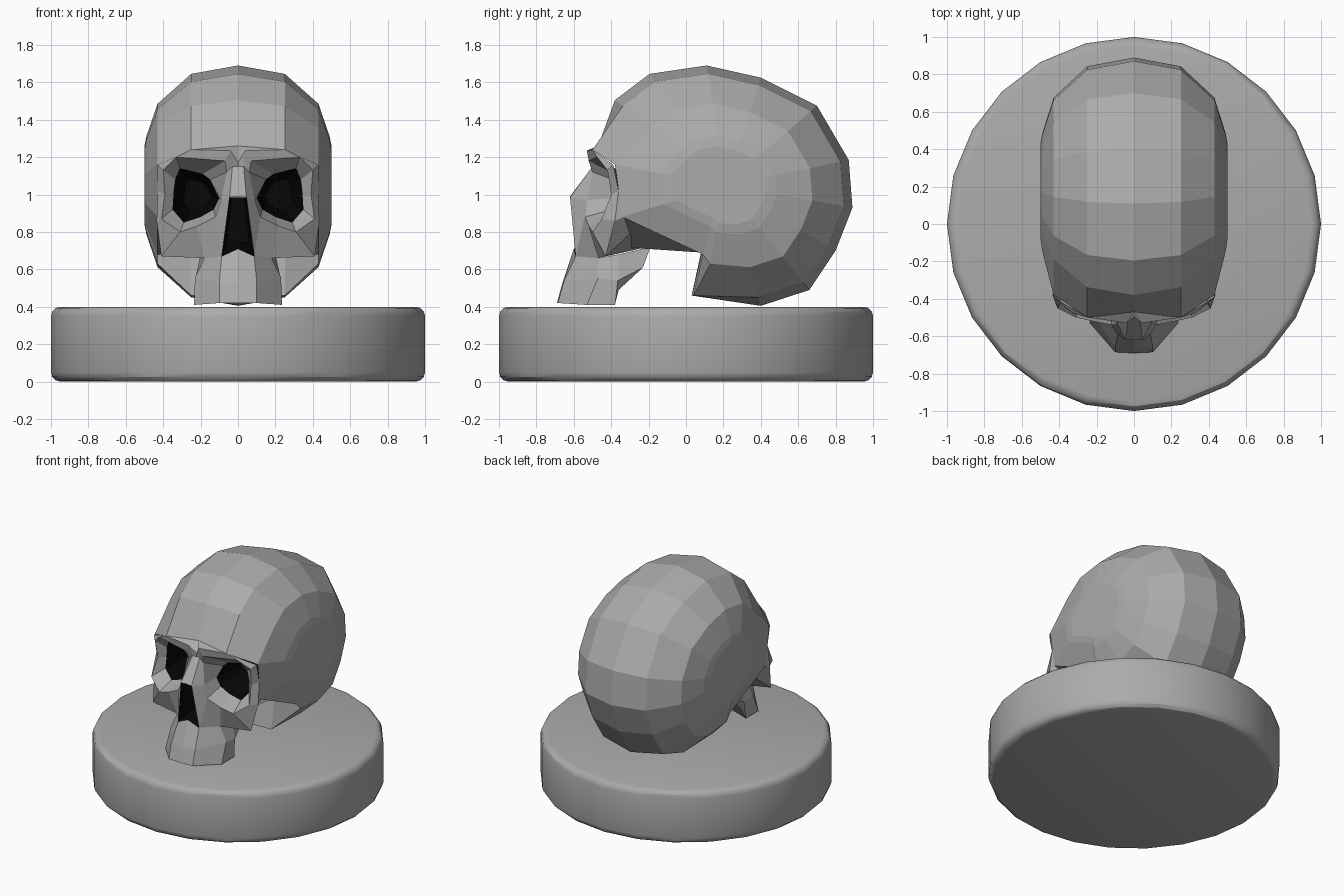
import bpy, bmesh
from mathutils import Vector

if "Cube" in bpy.data.objects:
    bpy.data.objects.remove(bpy.data.objects["Cube"])

BLACK = (0.002, 0.002, 0.002, 1)
GREY = (0.41, 0.41, 0.41, 1)


def paint(ob, color):
    name = "dark" if color == BLACK else "grey"
    mat = bpy.data.materials.get(name) or bpy.data.materials.new(name)
    mat.diffuse_color = color
    mat.use_nodes = True
    mat.node_tree.nodes["Principled BSDF"].inputs["Base Color"].default_value = mat.diffuse_color
    ob.data.materials.append(mat)


def loft(bm, rows, closed=False):
    """Skin consecutive rows of points with quads."""
    vr = [[bm.verts.new(p) for p in r] for r in rows]
    n = len(rows[0])
    for a, b in zip(vr, vr[1:]):
        for i in range(n if closed else n - 1):
            j = (i + 1) % n
            bm.faces.new((a[i], a[j], b[j], b[i]))
    return vr


def finish(bm, name, color=GREY):
    """Weld, orient, and mirror a half mesh across x."""
    bmesh.ops.remove_doubles(bm, verts=bm.verts, dist=0.002)
    bmesh.ops.recalc_face_normals(bm, faces=bm.faces)
    me = bpy.data.meshes.new(name)
    bm.to_mesh(me)
    bm.free()
    ob = bpy.data.objects.new(name, me)
    bpy.context.collection.objects.link(ob)
    mod = ob.modifiers.new("mirror", "MIRROR")
    mod.use_clip = True
    paint(ob, color)
    return ob


# Round plinth
bpy.ops.mesh.primitive_cylinder_add(vertices=24, radius=1, depth=0.4, location=(0, 0, 0.2))
base = bpy.context.object
base.name = "plinth"
bev = base.modifiers.new("bevel", "BEVEL")
bev.width, bev.segments = 0.05, 3
bpy.ops.object.modifier_apply(modifier="bevel")
bpy.ops.object.shade_smooth_by_angle()
paint(base, GREY)

# Cranium: side profile shrunk towards the temples, with its own brow and base points
CY, CZ = 0.22, 1.05
dome = [(-.38, 1.505), (-.195, 1.645), (.11, 1.69), (.40, 1.625), (.70, 1.475), (.87, 1.185),
        (.89, .93), (.80, .70), (.66, .49), (.40, .405)]


def ring(x, s, brow, under):
    mid = [(CY + (y - CY) * s, CZ + (z - CZ) * s) for y, z in dome]
    return [(x, y, z) for y, z in [brow] + mid + under]


bm = bmesh.new()
rows = [ring(0, 1, (-.47, 1.26), [(.03, .46), (.08, .69), (-.36, .72)]),
        ring(.25, .93, (-.50, 1.24), [(.04, .46), (.085, .69), (-.36, .72)]),
        ring(.43, .68, (-.38, 1.16), [(.13, .63), (.09, .68), (-.34, .88)])]
loft(bm, rows)
temple = [rows[2]] + [[(x, .2 + (y - .2) * s, CZ + (z - CZ) * s) for _, y, z in rows[2]]
                      for x, s in ((.49, .6), (.5, .48))]
side = loft(bm, temple, closed=True)
bm.faces.new(side[-1])
finish(bm, "cranium")

# Face: loops around the eye socket, from outer edge to opening
outer = [(.045, -.62, .985), (.03, -.50, 1.15), (.04, -.53, 1.235), (.25, -.50, 1.24), (.43, -.39, 1.16),
         (.43, -.36, 1.02), (.435, -.38, .86), (.41, -.43, .67), (.18, -.47, .66), (.087, -.59, .67)]
rim = [(.09, -.53, .97), (.06, -.50, 1.12), (.07, -.52, 1.18), (.33, -.475, 1.20), (.40, -.42, 1.13),
       (.39, -.40, 1.0), (.41, -.45, .87), (.31, -.50, .80), (.22, -.52, .83), (.12, -.54, .88)]
hole = [(.10, -.40, .98), (.15, -.39, 1.08), (.19, -.385, 1.11), (.31, -.38, 1.14), (.335, -.37, 1.08),
        (.345, -.36, 1.0), (.35, -.37, .92), (.29, -.38, .85), (.20, -.39, .88), (.13, -.395, .92)]
bm = bmesh.new()
loft(bm, [outer, rim, hole], closed=True)
# nose bridge and brow centre
loft(bm, [[(0, -.62, .99), (0, -.50, 1.15), (0, -.49, 1.17), (0, -.47, 1.26)], outer[:4]])
# back of the cheekbone
loft(bm, [outer[5:9], [(.42, -.34, 1.0), (.43, -.33, .88), (.34, -.30, .79), (.18, -.25, .71)]])
finish(bm, "face")

# Dark eye sockets
bm = bmesh.new()
apex = Vector((.2, -.12, 1.0))
deep = [apex + (Vector((x, -.12, z)) - apex) * .6 for x, _, z in hole]
socket = loft(bm, [hole, deep], closed=True)
bm.faces.new(socket[-1])
finish(bm, "eye_sockets", BLACK)

# Dark nasal cavity
bm = bmesh.new()
nose = [(0, -.62, .985), (.045, -.62, .985), (.087, -.59, .67), (0, -.60, .71)]
back = [(x * .7, -.28, max(z, .75)) for x, _, z in nose]
back[2] = (.06, -.28, .74)
cavity = loft(bm, [nose, back])
bm.faces.new(cavity[-1])
finish(bm, "nasal_cavity", BLACK)

# Upper jaw
bm = bmesh.new()
jaw = [[(0, -.60, .71), (.087, -.59, .67), (.18, -.47, .66), (.20, -.36, .68), (.20, -.19, .72)],
       [(0, -.66, .53), (.10, -.655, .53), (.23, -.47, .555), (.23, -.365, .54), (.20, -.23, .61)],
       [(0, -.69, .42), (.10, -.685, .42), (.235, -.53, .41), (.235, -.38, .41), (.20, -.36, .49)],
       [(0, -.68, .42), (0, -.64, .45), (0, -.5, .49), (0, -.42, .49), (0, -.36, .49)]]
loft(bm, jaw)
rear = [r[-1] for r in jaw[:3]]
loft(bm, [rear, [(0, y, z) for _, y, z in rear]])
finish(bm, "upper_jaw")
